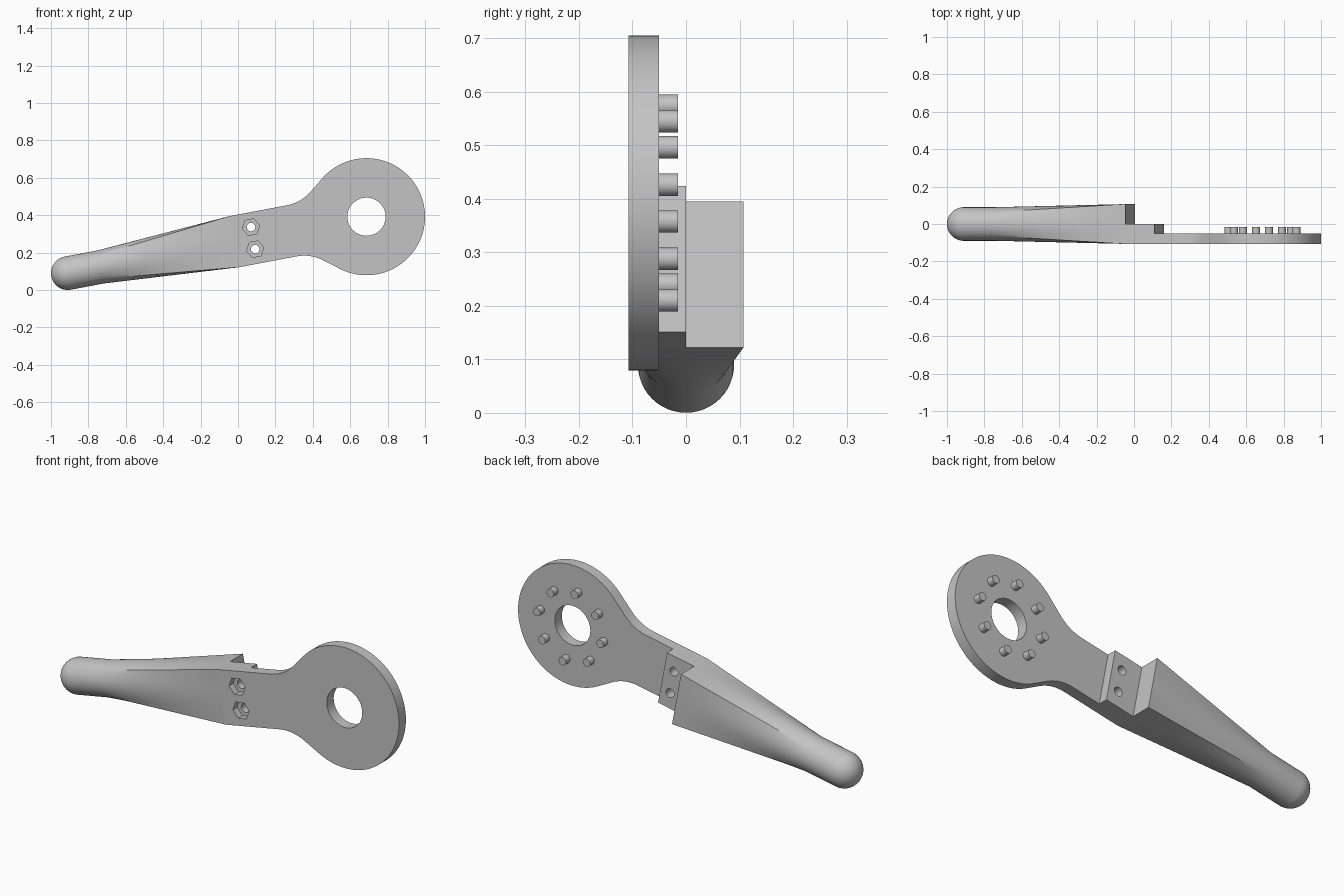
import bpy, bmesh
from math import sin, cos, tan, pi, radians
from mathutils import Matrix

cube = bpy.data.objects.get("Cube")
if cube:
    bpy.data.objects.remove(cube, do_unlink=True)

grey = bpy.data.materials.new("plain_grey")
grey.use_nodes = True
COLOUR = (0.55, 0.55, 0.55, 1)
grey.diffuse_color = COLOUR
grey.node_tree.nodes["Principled BSDF"].inputs["Base Color"].default_value = COLOUR

# Local frame: origin at the ring centre, x along the arm, z across it
TILT = radians(10.7)
PLACE = Matrix.Translation((0.687, 0, 0.392)) @ Matrix.Rotation(-TILT, 4, 'Y')
RING_R, HALF_W, HALF_D = 0.313, 0.139, 0.107
STEP_U, PLATE_BACK = -0.72, -0.05


def finish(name, bm):
    bmesh.ops.recalc_face_normals(bm, faces=bm.faces[:])
    mesh = bpy.data.meshes.new(name)
    bm.to_mesh(mesh)
    bm.free()
    mesh.transform(PLACE)
    mesh.materials.append(grey)
    obj = bpy.data.objects.new(name, mesh)
    bpy.context.collection.objects.link(obj)
    return obj


def activate(obj):
    bpy.ops.object.select_all(action='DESELECT')
    obj.select_set(True)
    bpy.context.view_layer.objects.active = obj


def smooth(obj, angle=28):
    activate(obj)
    bpy.ops.object.shade_smooth_by_angle(angle=radians(angle))


def prism(name, outline, y0, y1):
    """Extrude an outline in the arm plane from y0 to y1."""
    bm = bmesh.new()
    front = bm.faces.new([bm.verts.new((u, y0, v)) for u, v in outline])
    grown = bmesh.ops.extrude_face_region(bm, geom=[front], use_keep_orig=True)
    moved = [g for g in grown["geom"] if isinstance(g, bmesh.types.BMVert)]
    bmesh.ops.translate(bm, verts=moved, vec=(0, y1 - y0, 0))
    return finish(name, bm)


def polygon(u, v, r, sides):
    return [(u + r * cos(2 * pi * i / sides), v + r * sin(2 * pi * i / sides))
            for i in range(sides)]


def cut(obj, cutters):
    for c in cutters:
        mod = obj.modifiers.new("cut", 'BOOLEAN')
        mod.operation, mod.solver, mod.object = 'DIFFERENCE', 'EXACT', c
        activate(obj)
        bpy.ops.object.modifier_apply(modifier=mod.name)


# Plate outline: straight neck, fillet, tangent line, round ring
turn, fillet = radians(38), 0.22
tan_u, tan_v = -RING_R * sin(turn), RING_R * cos(turn)
corner_u = tan_u - (tan_v - HALF_W) / tan(turn)
start_u = corner_u - fillet * tan(turn / 2)
upper = [(STEP_U, HALF_W)]
for i in range(11):
    a = turn * i / 10
    upper.append((start_u + fillet * sin(a), HALF_W + fillet * (1 - cos(a))))
arc0 = pi / 2 + turn
for i in range(40):
    a = arc0 * (1 - i / 40)
    upper.append((RING_R * cos(a), RING_R * sin(a)))
outline = upper + [(RING_R, 0)] + [(u, -v) for u, v in reversed(upper)]
plate = prism("ring_plate", outline, -HALF_D, PLATE_BACK)

# Step block behind the neck
block = prism("step_block", [(STEP_U, HALF_W), (-0.562, HALF_W),
                             (-0.562, -HALF_W), (STEP_U, -HALF_W)], PLATE_BACK, 0)

# Centre hole, bolt holes and hexagonal nut recesses
centre = prism("centre_cutter", polygon(0, 0, 0.102, 64), -0.2, 0.1)
bolts, nuts = [], []
for v in (0.06, -0.06):
    bolts.append(prism("bolt_cutter", polygon(-0.617, v, 0.023, 24), -0.2, 0.1))
    nuts.append(prism("nut_cutter", polygon(-0.617, v, 0.047, 6), -0.2, -0.072))
cut(plate, [centre] + nuts + bolts)
cut(block, bolts)
for c in [centre] + nuts + bolts:
    bpy.data.objects.remove(c, do_unlink=True)
smooth(plate)
smooth(block)

# Eight pins on the back of the ring
for k in range(8):
    a = k * pi / 4
    pin = prism("pin_%d" % (k + 1),
                polygon(0.185 * cos(a), 0.185 * sin(a), 0.021, 24),
                PLATE_BACK - 0.005, -0.015)
    smooth(pin)

# Grip: round end and handle, lofted to a rectangular block
SEG, R, END_U, LOFT_U = 48, 0.09, -1.625, -1.447


def section(u, r, blend):
    """Ring of points blended from a circle to the block's rectangle."""
    ring = []
    for i in range(SEG):
        c, s = cos(2 * pi * i / SEG), sin(2 * pi * i / SEG)
        m = max(abs(c), abs(s))
        ring.append((u, r * c + (HALF_D * c / m - r * c) * blend,
                     r * s + (HALF_W * s / m - r * s) * blend))
    return ring


sections = []
for i in range(1, 13):
    a = pi / 2 * i / 12
    sections.append(section(END_U - R * cos(a), R * sin(a), 0))
for i in range(13):
    t = i / 12
    sections.append(section(LOFT_U + (STEP_U - LOFT_U) * t, R, t))

bm = bmesh.new()
rings = [[bm.verts.new(p) for p in s] for s in sections]
tip = bm.verts.new((END_U - R, 0, 0))
for i in range(SEG):
    j = (i + 1) % SEG
    bm.faces.new((tip, rings[0][i], rings[0][j]))
    for a, b in zip(rings, rings[1:]):
        bm.faces.new((a[i], a[j], b[j], b[i]))
bm.faces.new(rings[-1])
smooth(finish("grip", bm))
